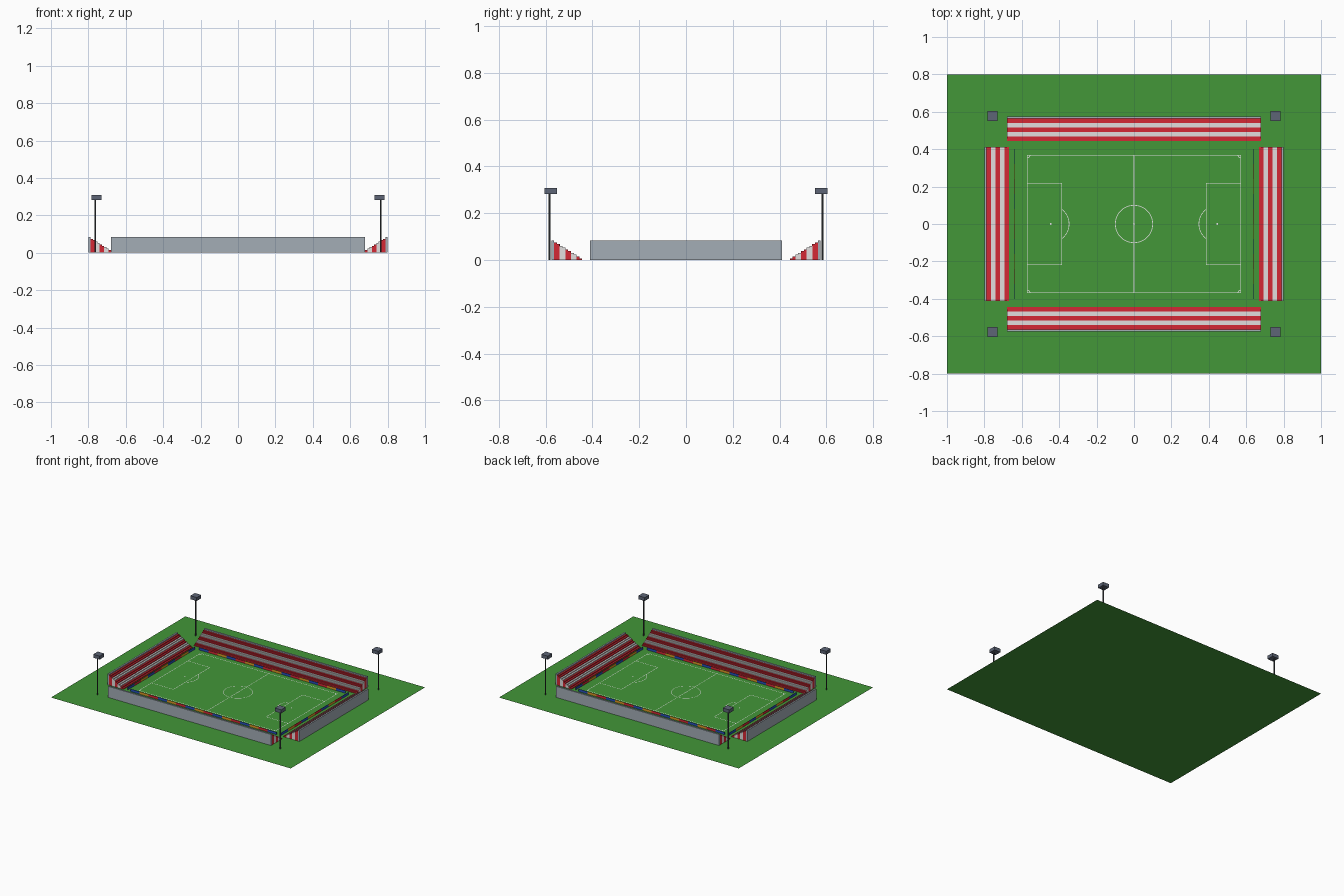
import bpy, bmesh
from math import pi, cos, sin, radians
from mathutils import Matrix, Vector

cube = bpy.data.objects.get("Cube")
if cube:
    bpy.data.objects.remove(cube, do_unlink=True)


def material(name, r, g, b):
    m = bpy.data.materials.new(name)
    m.use_nodes = True
    m.diffuse_color = (r, g, b, 1)
    bsdf = next(n for n in m.node_tree.nodes if n.type == 'BSDF_PRINCIPLED')
    bsdf.inputs["Base Color"].default_value = (r, g, b, 1)
    bsdf.inputs["Roughness"].default_value = 0.8
    return m


GRASS = material("grass green", 0.056, 0.31, 0.04)
LINE = material("line white", 0.9, 0.9, 0.9)
RED = material("seat red", 0.66, 0.022, 0.036)
PALE = material("seat pale grey", 0.76, 0.74, 0.74)
WALL = material("wall grey", 0.37, 0.42, 0.47)
POLE = material("pole dark grey", 0.06, 0.068, 0.075)
LAMP = material("lamp slate", 0.11, 0.13, 0.18)
BLUE = material("board blue", 0.02, 0.08, 0.5)
ORANGE = material("board orange", 0.72, 0.32, 0.02)


def finish(name, bm, mats, spin=0):
    me = bpy.data.meshes.new(name)
    bm.transform(Matrix.Rotation(spin, 4, 'Z'))
    bm.to_mesh(me)
    bm.free()
    for m in mats:
        me.materials.append(m)
    ob = bpy.data.objects.new(name, me)
    bpy.context.scene.collection.objects.link(ob)
    return ob


def box(bm, lo, hi, slot=0):
    lo, hi = Vector(lo), Vector(hi)
    mat = Matrix.Translation((lo + hi) / 2) @ Matrix.Diagonal((*(hi - lo), 1))
    verts = bmesh.ops.create_cube(bm, size=1, matrix=mat)["verts"]
    for f in {f for v in verts for f in v.link_faces}:
        f.material_index = slot


# Ground
bm = bmesh.new()
bmesh.ops.create_grid(bm, x_segments=1, y_segments=1, size=1,
                      matrix=Matrix.Diagonal((1, 0.8, 1, 1)))
finish("ground", bm, [GRASS])

# Pitch markings
Z, W = 0.002, 0.0035
PX, PY = 0.57, 0.367


def strip(bm, x0, y0, x1, y1):
    h = W / 2
    x0, x1, y0, y1 = min(x0, x1) - h, max(x0, x1) + h, min(y0, y1) - h, max(y0, y1) + h
    bm.faces.new([bm.verts.new(p) for p in
                  ((x0, y0, Z), (x1, y0, Z), (x1, y1, Z), (x0, y1, Z))])


def arc(bm, cx, cy, r, a0, a1, n):
    rows = []
    for i in range(n + 1):
        a = radians(a0 + (a1 - a0) * i / n)
        rows.append([bm.verts.new((cx + q * cos(a), cy + q * sin(a), Z))
                     for q in (r - W / 2, r + W / 2)])
    for p, q in zip(rows, rows[1:]):
        bm.faces.new((p[0], p[1], q[1], q[0]))


def dot(bm, x):
    bmesh.ops.create_circle(bm, cap_ends=True, segments=12, radius=0.005,
                            matrix=Matrix.Translation((x, 0, Z)))


bm = bmesh.new()
for s in (-1, 1):
    strip(bm, -PX, s * PY, PX, s * PY)
    strip(bm, s * PX, -PY, s * PX, PY)
    # Penalty box, spot and arc
    strip(bm, s * 0.387, -0.217, s * 0.387, 0.217)
    for t in (-1, 1):
        strip(bm, s * 0.387, t * 0.217, s * PX, t * 0.217)
        start = {(-1, -1): 0, (1, -1): 90, (1, 1): 180, (-1, 1): 270}[s, t]
        arc(bm, s * PX, t * PY, 0.014, start, start + 90, 5)
    dot(bm, s * 0.445)
    mid = 180 if s > 0 else 0
    arc(bm, s * 0.445, 0, 0.098, mid - 54, mid + 54, 16)
strip(bm, 0, -PY, 0, PY)
arc(bm, 0, 0, 0.1, 0, 360, 40)
dot(bm, 0)
finish("pitch_markings", bm, [LINE])

# Stands and boards, each built on the back side and spun into place
SIDES = (("back", 0, 0.679, 0.444, 0.61, 0.409, 16),
         ("right", pi / 2, 0.411, 0.668, 0.40, 0.64, 10),
         ("front", pi, 0.679, 0.444, 0.61, 0.409, 16),
         ("left", -pi / 2, 0.411, 0.668, 0.40, 0.64, 10))
STEP, RISE, BASE = 0.012, 0.0075, 0.001
for side, spin, half, inner, board_half, board_y, count in SIDES:
    # Seating tiers, striped in pairs, with a rear wall
    bm = bmesh.new()
    for i in range(10):
        y = inner + i * STEP
        box(bm, (-half, y, BASE), (half, y + STEP, RISE * (i + 1)), i // 2 % 2)
    y = inner + 10 * STEP
    box(bm, (-half, y, BASE), (half, y + 0.012, 0.084), 2)
    finish(side + "_stand", bm, [RED, PALE, WALL], spin)

    # Row of coloured boards
    bm = bmesh.new()
    size = 2 * board_half / count
    for i in range(count):
        x = -board_half + i * size
        box(bm, (x, board_y - 0.001, BASE), (x + size, board_y + 0.001, 0.02), i % 3)
    finish(side + "_boards", bm, [BLUE, RED, ORANGE], spin)

# Floodlights
for sx, xname in ((-1, "right"), (1, "left")):
    for sy, yname in ((-1, "front"), (1, "back")):
        bm = bmesh.new()
        bmesh.ops.create_cone(bm, cap_ends=True, segments=8, radius1=0.005,
                              radius2=0.005, depth=0.284,
                              matrix=Matrix.Translation((sx * 0.763, sy * 0.584, 0.143)))
        finish(f"{yname}_{xname}_pole", bm, [POLE])
        bm = bmesh.new()
        cx, cy, h = sx * 0.757, sy * 0.578, 0.0265
        box(bm, (cx - h, cy - h, 0.283), (cx + h, cy + h, 0.309))
        finish(f"{yname}_{xname}_lamp", bm, [LAMP])
